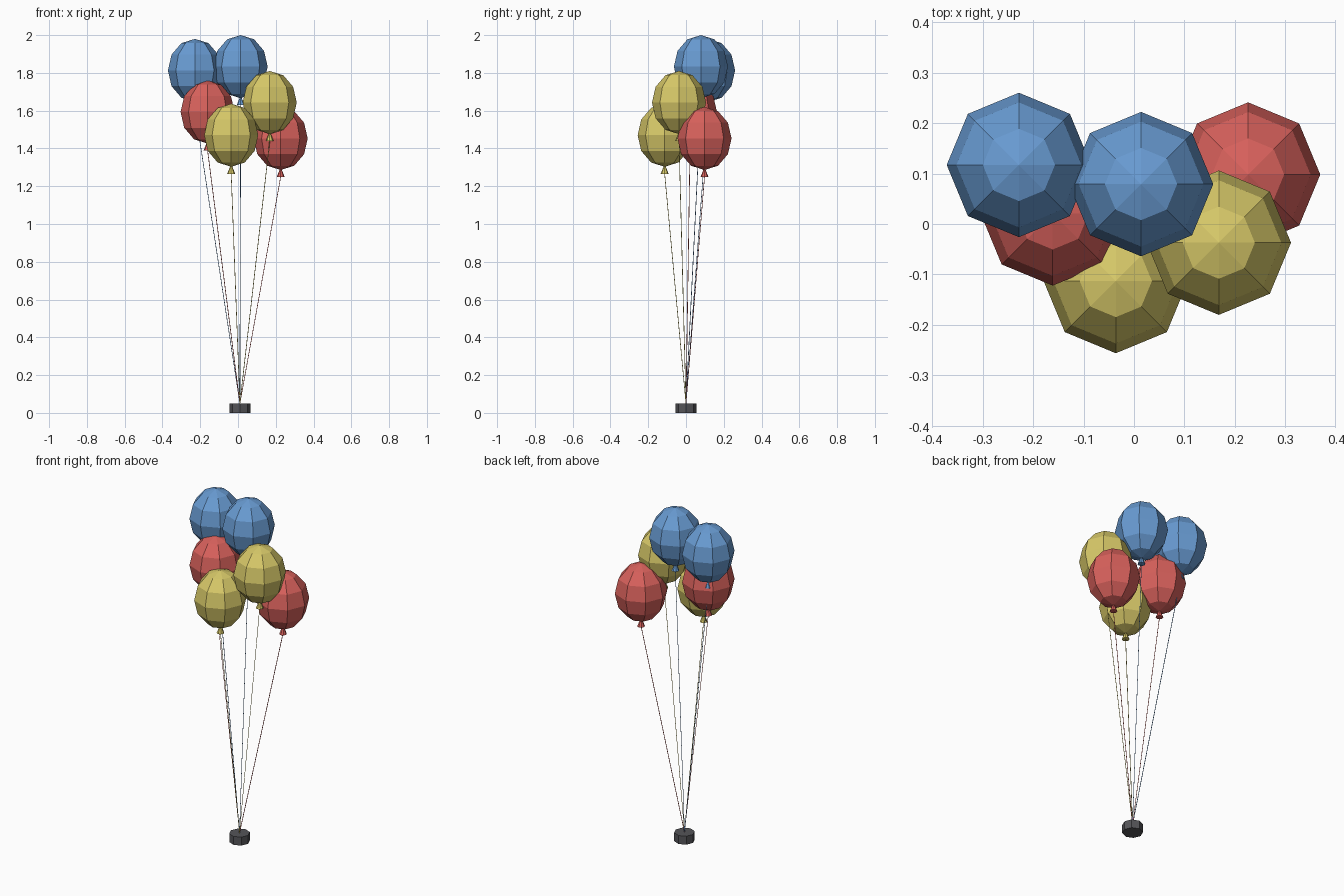
import bpy
from mathutils import Vector

cube = bpy.data.objects.get("Cube")
if cube:
    bpy.data.objects.remove(cube, do_unlink=True)


def make_material(name, color):
    mat = bpy.data.materials.new(name)
    mat.use_nodes = True
    mat.diffuse_color = (*color, 1)
    mat.node_tree.nodes["Principled BSDF"].inputs["Base Color"].default_value = (*color, 1)
    return mat


BLUE = make_material("balloon blue", (0.14, 0.33, 0.65))
RED = make_material("balloon red", (0.69, 0.12, 0.107))
YELLOW = make_material("balloon yellow", (0.68, 0.58, 0.14))
GREY = make_material("weight grey", (0.09, 0.09, 0.10))

SIDES = 8
RADIUS = 0.143
HALF_HEIGHT = 0.167
KNOT_HEIGHT = 0.04
WEIGHT_HEIGHT = 0.05
ANCHOR = Vector((0.01, 0, WEIGHT_HEIGHT))


def finish(name, mat):
    obj = bpy.context.object
    obj.name = name
    obj.data.materials.append(mat)
    return obj


def add_balloon(label, x, y, top, mat):
    # Low-poly body, taller than wide
    bpy.ops.mesh.primitive_uv_sphere_add(segments=SIDES, ring_count=6, radius=1,
                                         location=(x, y, top - HALF_HEIGHT))
    finish(label + "_balloon", mat).scale = (RADIUS, RADIUS, HALF_HEIGHT)

    # Flared knot under the body
    bottom = top - 2 * HALF_HEIGHT
    bpy.ops.mesh.primitive_cone_add(vertices=SIDES, radius1=0.021, radius2=0.005,
                                    depth=KNOT_HEIGHT,
                                    location=(x, y, bottom + 0.003 - KNOT_HEIGHT / 2))
    finish(label + "_knot", mat)

    # Straight string from the knot down to the weight
    start = Vector((x, y, bottom - KNOT_HEIGHT + 0.004))
    span = start - ANCHOR
    bpy.ops.mesh.primitive_cylinder_add(vertices=4, radius=0.0018, depth=span.length,
                                        location=(start + ANCHOR) / 2)
    string = finish(label + "_string", mat)
    string.rotation_euler = span.to_track_quat('Z', 'Y').to_euler()


# Bunch of balloons: label, x, y, top height, colour
for balloon in (
    ("back_right", -0.228, 0.117, 1.98, BLUE),
    ("top_middle", 0.014, 0.079, 2.00, BLUE),
    ("right", -0.161, 0.021, 1.76, RED),
    ("back_left", 0.226, 0.098, 1.62, RED),
    ("front", -0.036, -0.113, 1.637, YELLOW),
    ("left", 0.168, -0.037, 1.81, YELLOW),
):
    add_balloon(*balloon)

# Weight on the ground
bpy.ops.mesh.primitive_cylinder_add(vertices=SIDES, radius=0.056, depth=WEIGHT_HEIGHT,
                                    location=(ANCHOR.x, ANCHOR.y, WEIGHT_HEIGHT / 2))
finish("weight", GREY)
